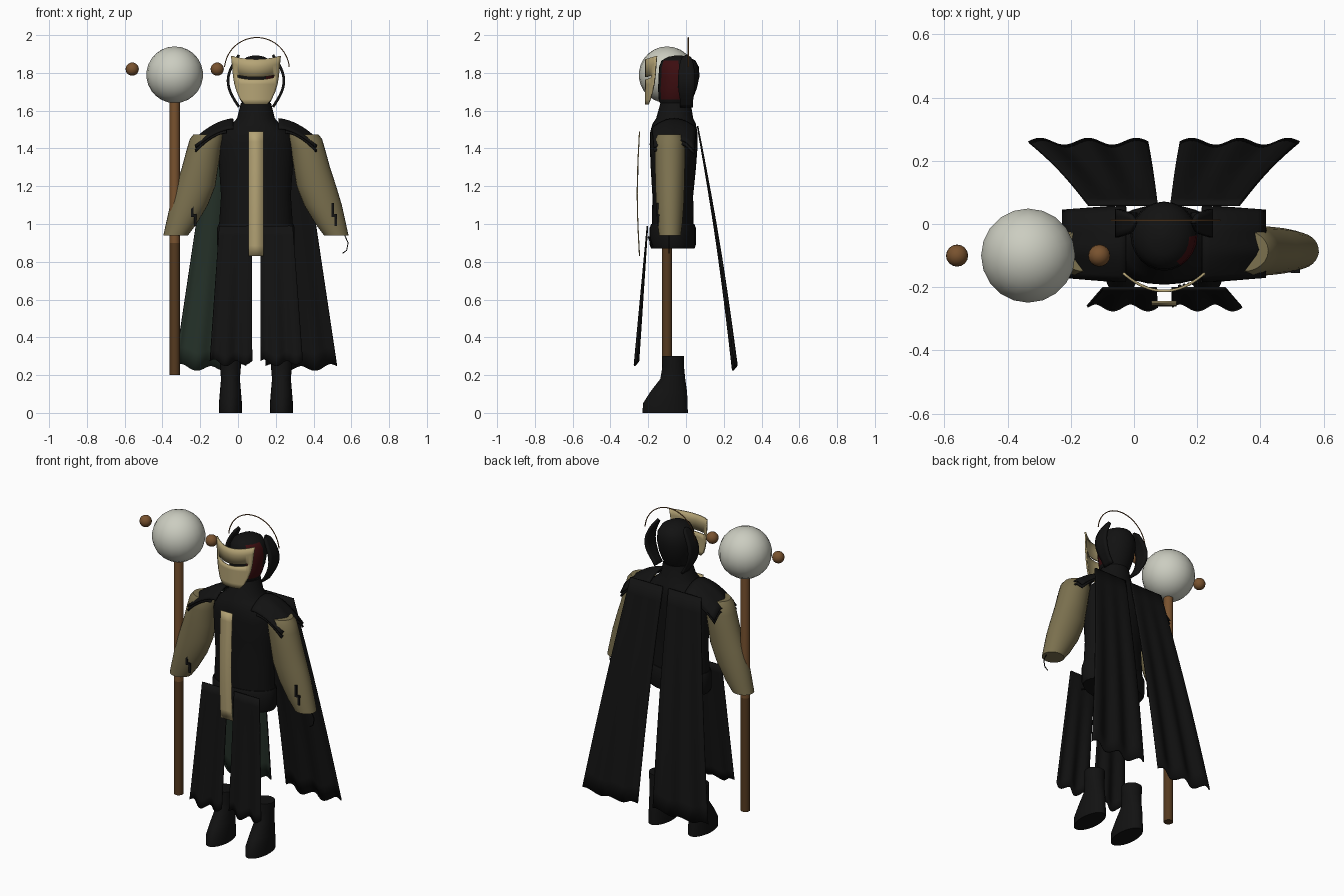
import bpy, bmesh, math
from math import sin, cos, pi

if "Cube" in bpy.data.objects:
    bpy.data.objects.remove(bpy.data.objects["Cube"])

MID = 0.095  # the figure stands a little left of the origin


def material(name, r, g, b):
    m = bpy.data.materials.new(name)
    m.use_nodes = True
    m.diffuse_color = (r, g, b, 1)
    bsdf = m.node_tree.nodes["Principled BSDF"]
    bsdf.inputs["Base Color"].default_value = (r, g, b, 1)
    bsdf.inputs["Roughness"].default_value = 0.8
    return m


black = material("black cloth", .006, .006, .006)
cream = material("cream", .46, .37, .18)
olive = material("olive sleeve", .2, .165, .078)
brown = material("brown wood", .19, .085, .028)
umber = material("dark wood", .09, .042, .014)
white = material("pale orb", .6, .61, .53)
green = material("dark green lining", .02, .034, .024)
red = material("dark red", .045, .004, .005)


def add(name, verts, faces, *mats):
    mesh = bpy.data.meshes.new(name)
    mesh.from_pydata(verts, [], faces)
    ob = bpy.data.objects.new(name, mesh)
    for m in mats:
        mesh.materials.append(m)
    bpy.context.collection.objects.link(ob)
    return ob


def loft(name, rings, *mats, seg=24):
    """Closed body through level ellipses, each (x, y, z, rx, ry), bottom first."""
    verts = [(x + rx * cos(2 * pi * i / seg), y + ry * sin(2 * pi * i / seg), z)
             for x, y, z, rx, ry in rings for i in range(seg)]
    faces = [(k * seg + i, k * seg + (i + 1) % seg,
              (k + 1) * seg + (i + 1) % seg, (k + 1) * seg + i)
             for k in range(len(rings) - 1) for i in range(seg)]
    top = (len(rings) - 1) * seg
    faces += [tuple(reversed(range(seg))), tuple(range(top, top + seg))]
    return add(name, verts, faces, *mats)


def sheet(name, f, nu, nv, thick, *mats, hole=None, offset=-1):
    """Thin surface from f(u, v), with u and v from 0 to 1."""
    verts = [f(i / nu, j / nv) for j in range(nv + 1) for i in range(nu + 1)]
    n = nu + 1
    faces = [(j * n + i, j * n + i + 1, (j + 1) * n + i + 1, (j + 1) * n + i)
             for j in range(nv) for i in range(nu) if not (hole and hole(i, j))]
    ob = add(name, verts, faces, *mats)
    mod = ob.modifiers.new("thickness", "SOLIDIFY")
    mod.thickness, mod.offset = thick, offset
    mod.material_offset = len(mats) - 1
    return ob


def ball(name, loc, r, mat, seg=20):
    bm = bmesh.new()
    bmesh.ops.create_uvsphere(bm, u_segments=seg, v_segments=seg * 2 // 3, radius=r)
    ob = add(name, [], [], mat)
    bm.to_mesh(ob.data)
    bm.free()
    ob.location = loc


def wire(name, pts, r, mat, closed=False):
    cu = bpy.data.curves.new(name, "CURVE")
    cu.dimensions = "3D"
    cu.bevel_depth, cu.bevel_resolution = r, 1
    sp = cu.splines.new("POLY")
    sp.points.add(len(pts) - 1)
    for p, co in zip(sp.points, pts):
        p.co = (*co, 1)
    sp.use_cyclic_u = closed
    cu.materials.append(mat)
    bpy.context.collection.objects.link(bpy.data.objects.new(name, cu))


def lerp(a, b, t):
    return a + (b - a) * t


def box(name, x, y, z, w, d, h, mat):
    bm = bmesh.new()
    bmesh.ops.create_cube(bm, size=1)
    bmesh.ops.scale(bm, vec=(w, d, h), verts=bm.verts)
    ob = add(name, [], [], mat)
    bm.to_mesh(ob.data)
    bm.free()
    ob.location = (x, y, z)


# Staff, orb and its two floating beads
SX, SY = -.335, -.10
staff = loft("staff", [(SX, SY, z, .027, .027) for z in (.2, .9, 1.66)], brown, umber, seg=16)
for p in staff.data.polygons:
    p.material_index = int(p.center.z < .9)
ball("staff_orb", (SX, SY, 1.79), .15, white)
for x in (-.56, -.11):
    ball("staff_bead", (x, SY, 1.82), .035, brown, 16)

# Torso with collar, then belt
loft("torso", [(MID, y, z, rx, ry) for y, z, rx, ry in (
    (-.07, .88, .18, .1), (-.07, 1.0, .195, .11), (-.07, 1.15, .185, .108),
    (-.067, 1.3, .195, .12), (-.065, 1.42, .2, .127), (-.065, 1.48, .185, .126),
    (-.063, 1.53, .125, .115), (-.06, 1.56, .1, .098), (-.055, 1.64, .08, .08))], black)
loft("belt", [(MID, -.07, z, rx, ry) for z, rx, ry in (
    (.87, .195, .115), (.89, .205, .122), (.98, .205, .122), (1.0, .198, .114))], black)
for i in range(7):
    ball("belt_bead", (.145 + .014 * i, -.197 + .003 * i, .93 - .008 * i), .006, black, 6)

# Head, with one red cheek
head = loft("head", [(MID, y, z, rx, ry) for y, z, rx, ry in (
    (-.06, 1.62, .06, .07), (-.055, 1.66, .085, .09), (-.045, 1.72, .1, .103),
    (-.037, 1.78, .106, .108), (-.037, 1.83, .1, .106), (-.04, 1.865, .08, .09),
    (-.04, 1.885, .045, .055), (-.04, 1.893, .01, .01))], black, red)
for p in head.data.polygons:
    p.material_index = int(p.center.x > MID + .04 and -.15 < p.center.y < -.03 and 1.65 < p.center.z < 1.87)

# Curved mask with an eye slit
MASK = [(1.89, .127), (1.85, .123), (1.795, .118), (1.782, .117), (1.74, .11), (1.70, .098), (1.66, .08), (1.632, .055)]


def mask_point(u, v):
    z, w = MASK[round(v * (len(MASK) - 1))]
    s = 2 * u - 1
    dip = .018 * (1 - s * s) if z > 1.75 else 0
    return MID + w * s, -.208 + .05 * (w / .12) ** 2 * s * s, z - dip


sheet("mask", mask_point, 20, len(MASK) - 1, .008, cream,
      hole=lambda i, j: j == 2 and 2 <= i <= 17)

# Halo and the crescent guards beside the head
wire("halo", [(.1 + .172 * cos(a), .012, 1.815 + .172 * sin(a))
              for a in (pi * k / 32 for k in range(1, 32))], .003, brown)
for s in (-1, 1):
    def guard(u, v, s=s):
        half = .045 * max(sin(pi * min(v, .85)), 0) ** .35
        return MID + s * (.09 + .058 * sin(pi * v)), .003 + half * (2 * u - 1), 1.895 - .275 * v
    sheet("head_guard", guard, 4, 16, .014, black, offset=0)

# Sleeves: inner edge, outer edge, depth radius
SLEEVE = [(.94, .455, .585, .058), (1.0, .41, .572, .066), (1.1, .35, .55, .074), (1.2, .31, .52, .078),
          (1.3, .295, .487, .08), (1.4, .28, .46, .08), (1.45, .27, .445, .077), (1.475, .27, .425, .065)]
for s in (-1, 1):
    loft("sleeve", [(MID + s * ((a + b) / 2 - MID), -.085, z, (b - a) / 2, d)
                    for z, a, b, d in SLEEVE], olive)
    # Layered shoulder plates
    for k in range(2):
        def plate(u, v, s=s, k=k):
            t = 2 * v - 1
            x = .12 + .035 * k + (.2 - .035 * k) * u
            z = 1.555 - .022 * k - .1 * u ** 1.8 - .05 * t * t
            return MID + s * x, -.063 + t * (.118 - .012 * u), z - .012 * u * abs(sin(8 * v))
        sheet("shoulder_plate", plate, 8, 12, .01, black, offset=0)
    # Boots
    loft("boot", [(MID + s * .135, y, z, rx, ry) for y, z, rx, ry in (
        (-.11, 0, .06, .12), (-.11, .05, .061, .118), (-.092, .11, .056, .098),
        (-.07, .18, .05, .066), (-.068, .24, .055, .058), (-.068, .3, .058, .057))], black)

# Zigzag cuff marks and a loose thread
for x in (-.235, .51):
    box("cuff_mark", x - .008, -.151, 1.075, .013, .009, .07, black)
    box("cuff_mark", x, -.15, 1.045, .03, .009, .014, black)
    box("cuff_mark", x + .008, -.146, 1.02, .013, .009, .06, black)
wire("cuff_thread", [(.565, -.09, .94), (.583, -.09, .9), (.575, -.09, .86), (.553, -.09, .845)], .003, black)


# Cloth: front skirt panels and back capes
def cloth(name, top, bottom, z0, z1, y0, y1, waves, bow, *mats):
    def f(u, v):
        ripple = sin(u * waves * 2 * pi) * v
        return (lerp(lerp(*top, u), lerp(*bottom, u), v),
                lerp(y0, y1, v) + bow * sin(pi * v) + .011 * ripple,
                lerp(z0, z1, v) + .014 * ripple - .015 * sin(pi * u) * v)
    sheet(name, f, 28, 14, .008, *mats)


cloth("right_skirt_panel", (-.1, .072), (-.15, .072), .99, .275, -.2, -.258, 2, 0, black)
cloth("left_skirt_panel", (.118, .29), (.118, .34), .99, .275, -.2, -.258, 2, 0, black)
cloth("right_cape", (-.145, .075), (-.335, .045), 1.52, .25, .065, .262, 2.5, .012, black, green)
cloth("left_cape", (.115, .335), (.145, .525), 1.52, .25, .065, .262, 2.5, .012, black)


# Hanging stole with ring emblems
def stole_y(z):
    return -.243 - .012 * sin(pi * (1.49 - z) / .66)


sheet("stole", lambda u, v: (.055 + .08 * u, stole_y(1.49 - .66 * v), 1.49 - .66 * v), 1, 12, .006, cream)
for z in (1.38, 1.28, .985):
    wire("stole_ring", [(MID + .02 * cos(k * pi / 8), stole_y(z) - .001, z + .02 * sin(k * pi / 8))
                        for k in range(16)], .0015, black, True)

# Smooth shading with sharp edges kept
bpy.ops.object.select_all(action="DESELECT")
for ob in bpy.context.scene.objects:
    if ob.type == "MESH":
        ob.select_set(True)
        bpy.context.view_layer.objects.active = ob
bpy.ops.object.shade_smooth_by_angle(angle=math.radians(40))
